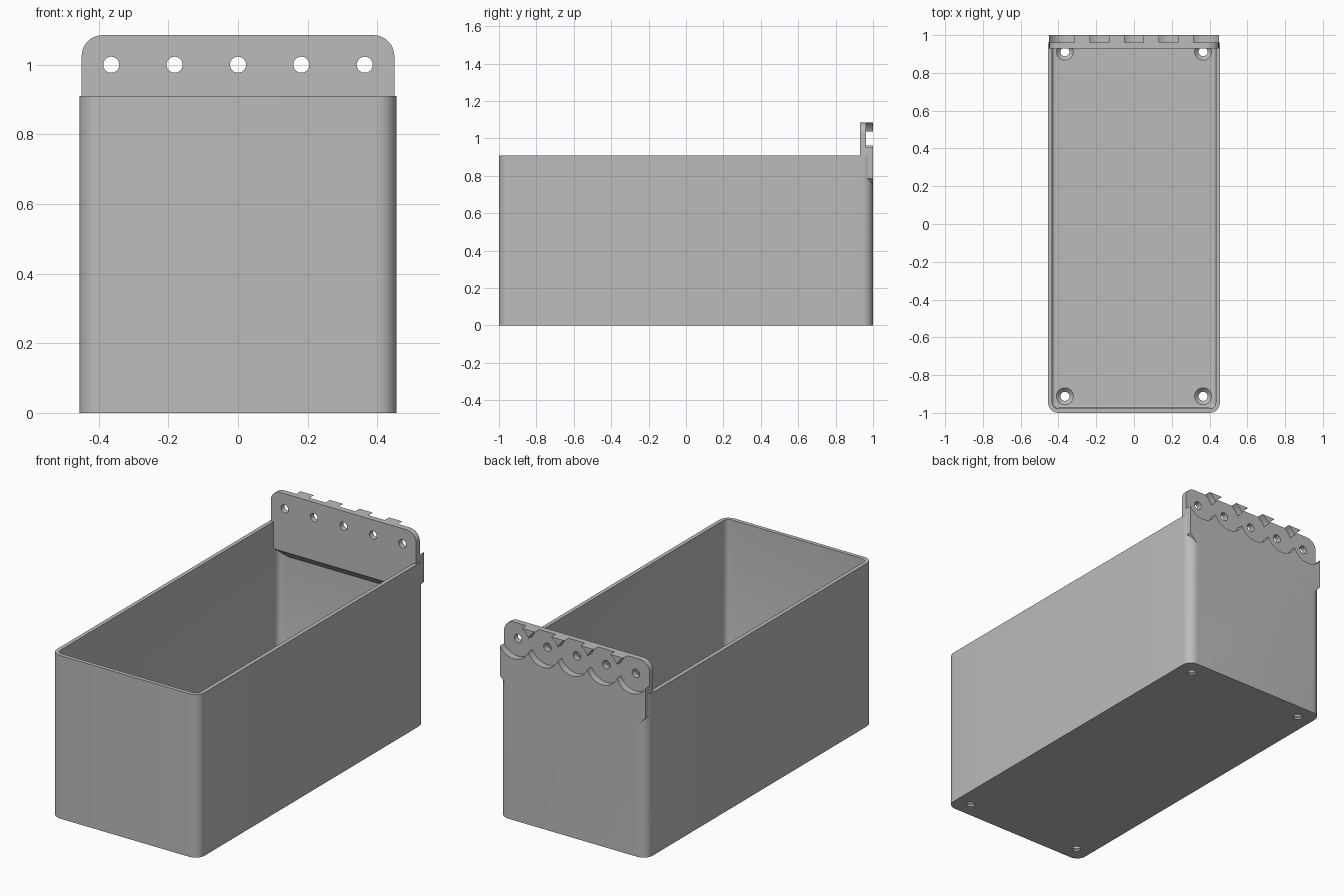
import bpy, bmesh, math
from mathutils import Matrix

old = bpy.data.objects.get("Cube")
if old:
    bpy.data.objects.remove(old, do_unlink=True)

GREY = (0.5, 0.5, 0.5, 1)
mat = bpy.data.materials.new("grey plastic")
mat.use_nodes = True
mat.diffuse_color = GREY
mat.node_tree.nodes["Principled BSDF"].inputs["Base Color"].default_value = GREY

# Axis frames: profile (u, v) plus extrusion w mapped to x, y, z
FRAMES = {
    "z": lambda u, v, w: (u, v, w),
    "y": lambda u, v, w: (u, w, v),
    "x": lambda u, v, w: (w, u, v),
}


def finish(name, bm):
    bmesh.ops.recalc_face_normals(bm, faces=bm.faces[:])
    mesh = bpy.data.meshes.new(name)
    bm.to_mesh(mesh)
    bm.free()
    mesh.materials.append(mat)
    obj = bpy.data.objects.new(name, mesh)
    bpy.context.collection.objects.link(obj)
    return obj


def prism(name, points, low, high, axis):
    bm = bmesh.new()
    frame = FRAMES[axis]
    face = bm.faces.new([bm.verts.new(frame(u, v, low)) for u, v in points])
    top = bmesh.ops.extrude_face_region(bm, geom=[face])["geom"]
    shift = frame(0, 0, high - low)
    bmesh.ops.translate(bm, verts=[g for g in top if isinstance(g, bmesh.types.BMVert)], vec=shift)
    return finish(name, bm)


def arc(cx, cy, r, start, end, steps=10):
    return [(cx + r * math.cos(math.radians(start + (end - start) * i / steps)),
             cy + r * math.sin(math.radians(start + (end - start) * i / steps)))
            for i in range(steps + 1)]


def rounded_rect(hx, hy, r):
    pts = []
    for i, (sx, sy) in enumerate([(1, 1), (-1, 1), (-1, -1), (1, -1)]):
        pts += arc(sx * (hx - r), sy * (hy - r), r, 90 * i, 90 * i + 90)
    return pts


def cylinder(name, r1, r2, depth, place, turn=0):
    bm = bmesh.new()
    bmesh.ops.create_cone(bm, cap_ends=True, segments=48, radius1=r1, radius2=r2, depth=depth,
                          matrix=Matrix.Translation(place) @ Matrix.Rotation(turn, 4, "X"))
    return finish(name, bm)


def combine(target, other, operation):
    mod = target.modifiers.new(operation.lower(), "BOOLEAN")
    mod.operation, mod.solver, mod.object = operation, "EXACT", other
    bpy.context.view_layer.objects.active = target
    bpy.ops.object.modifier_apply(modifier=mod.name)
    bpy.data.objects.remove(other, do_unlink=True)


# Open box with rounded corners
HX, WALL, FLOOR, RIM = 0.455, 0.022, 0.03, 0.91
box = prism("storage_bin", rounded_rect(HX, 1, 0.055), 0, RIM, "z")
cavity = prism("cavity", rounded_rect(HX - WALL, 1 - WALL, 0.033), FLOOR, RIM + 0.1, "z")
bm = bmesh.new()
bm.from_mesh(cavity.data)
rim = [e for e in bm.edges if all(v.co.z < FLOOR + 0.01 for v in e.verts)]
bmesh.ops.bevel(bm, geom=rim, offset=0.015, segments=3, profile=0.5, affect="EDGES")
bm.to_mesh(cavity.data)
bm.free()
combine(box, cavity, "DIFFERENCE")

# Hanging flange, with sloped lower corners and a sloped underside inside the box
FX, TOP, R = 0.449, 1.085, 0.06
outline = ([(-0.364, 0.70), (0.364, 0.70), (FX, 0.785)]
           + arc(FX - R, TOP - R, R, 0, 90) + arc(R - FX, TOP - R, R, 90, 180)
           + [(-FX, 0.785)])
flange = prism("flange", outline, 0.93, 1, "y")
wedge = prism("wedge", [(0.91, 0.78), (0.91, 0.6), (0.99, 0.6), (0.99, 0.70)], -0.6, 0.6, "x")
combine(flange, wedge, "DIFFERENCE")
combine(box, flange, "UNION")

# Five round recesses in the back of the flange, each with a through hole
for i in range(-2, 3):
    x = i * 0.182
    recess = cylinder("recess", 0.0985, 0.0985, 0.1, (x, 1.012, 1), math.pi / 2)
    combine(box, recess, "DIFFERENCE")
    hole = cylinder("hole", 0.023, 0.023, 0.3, (x, 0.95, 1), math.pi / 2)
    combine(box, hole, "DIFFERENCE")

# Countersunk screw holes in the floor
for x in (-0.366, 0.366):
    for y in (-0.912, 0.912):
        combine(box, cylinder("screw_hole", 0.024, 0.024, 0.2, (x, y, 0)), "DIFFERENCE")
        combine(box, cylinder("countersink", 0.024, 0.046, 0.022, (x, y, FLOOR - 0.01)), "DIFFERENCE")

bpy.ops.object.select_all(action="DESELECT")
box.select_set(True)
bpy.context.view_layer.objects.active = box
bpy.ops.object.shade_smooth_by_angle(angle=math.radians(30))
